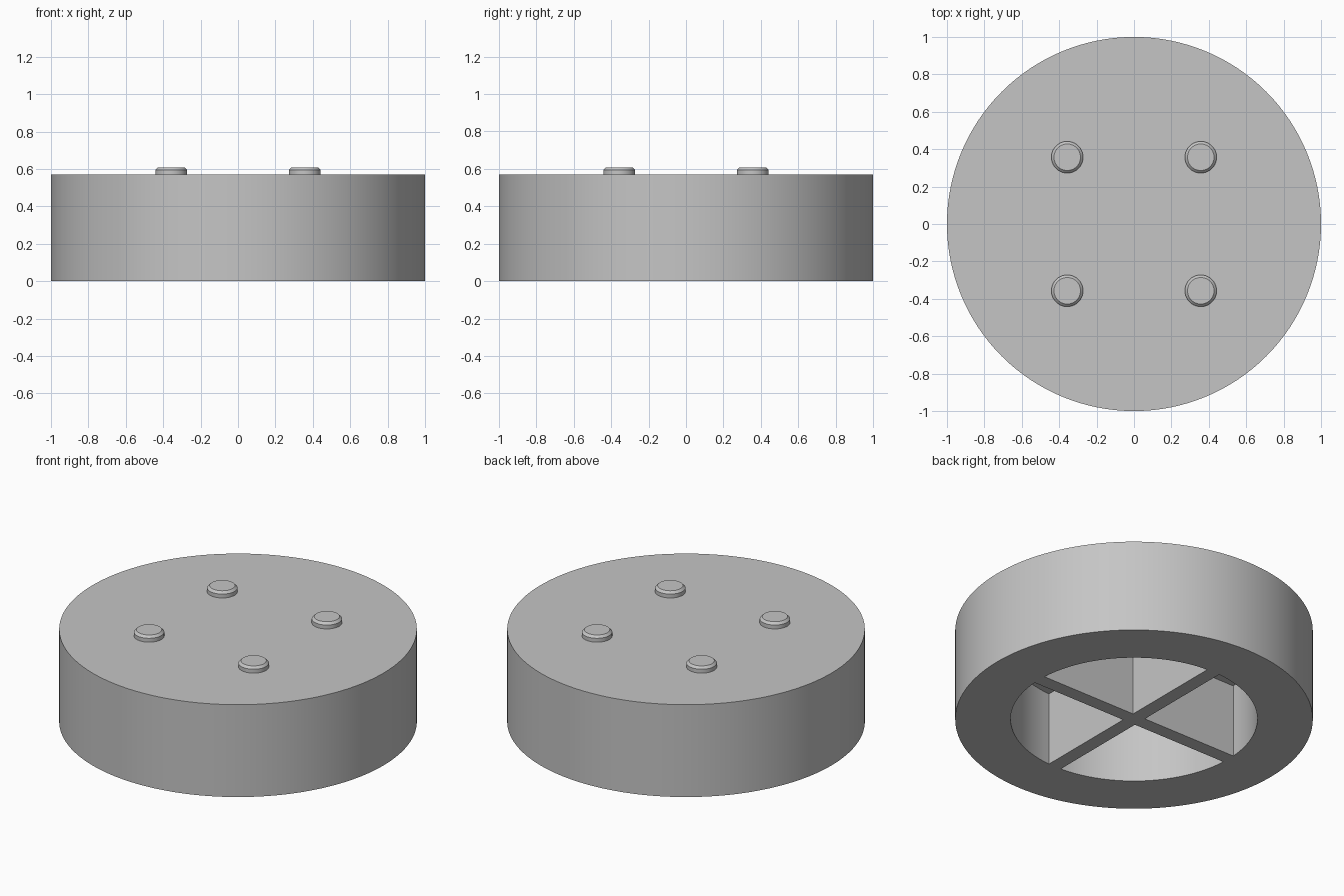
import bpy, bmesh, math

cube = bpy.data.objects.get("Cube")
if cube:
    bpy.data.objects.remove(cube, do_unlink=True)

RADIUS, HEIGHT = 1.0, 0.57
CAVITY_R, CAVITY_TOP = 0.69, 0.452
RIB_HALF = 0.043
STUD_R, STUD_POS, STUD_TOP, CHAMFER = 0.085, 0.357, 0.608, 0.014

grey = bpy.data.materials.new("light_grey")
grey.use_nodes = True
color = (0.56, 0.56, 0.56, 1)
grey.diffuse_color = color
grey.node_tree.nodes["Principled BSDF"].inputs["Base Color"].default_value = color


def make_object(name, bm):
    bmesh.ops.recalc_face_normals(bm, faces=bm.faces)
    mesh = bpy.data.meshes.new(name)
    bm.to_mesh(mesh)
    bm.free()
    mesh.materials.append(grey)
    obj = bpy.data.objects.new(name, mesh)
    bpy.context.collection.objects.link(obj)
    return obj


def activate(obj):
    bpy.ops.object.select_all(action='DESELECT')
    obj.select_set(True)
    bpy.context.view_layer.objects.active = obj


def smooth(obj):
    activate(obj)
    bpy.ops.object.shade_smooth_by_angle(angle=math.radians(30))


def turned(name, profile, segments):
    """Closed solid turned around z from (radius, z) rings, bottom to top."""
    bm = bmesh.new()
    rings = []
    for r, z in profile:
        angles = [2 * math.pi * i / segments for i in range(segments)]
        rings.append([bm.verts.new((r * math.cos(a), r * math.sin(a), z)) for a in angles])
    for low, high in zip(rings, rings[1:]):
        for i in range(segments):
            j = (i + 1) % segments
            bm.faces.new((low[i], low[j], high[j], high[i]))
    bm.faces.new(rings[0][::-1])
    bm.faces.new(rings[-1])
    return make_object(name, bm)


# Round body
body = turned("round_body", [(RADIUS, 0), (RADIUS, HEIGHT)], 128)

# Four quarter pockets, leaving a cross of ribs between them
bm = bmesh.new()
start = math.asin(RIB_HALF / CAVITY_R)
steps = 24
for quarter in range(4):
    turn = quarter * math.pi / 2
    outline = [(RIB_HALF * math.sqrt(2), math.pi / 4)]
    outline += [(CAVITY_R, start + (math.pi / 2 - 2 * start) * i / steps) for i in range(steps + 1)]
    base = [bm.verts.new((r * math.cos(a + turn), r * math.sin(a + turn), -0.2)) for r, a in outline]
    face = bm.faces.new(base)
    grown = bmesh.ops.extrude_face_region(bm, geom=[face])["geom"]
    for v in grown:
        if isinstance(v, bmesh.types.BMVert):
            v.co.z = CAVITY_TOP
pockets = make_object("pocket_cutter", bm)
pockets.hide_render = True

cut = body.modifiers.new("pockets", 'BOOLEAN')
cut.operation = 'DIFFERENCE'
cut.solver = 'EXACT'
cut.object = pockets
activate(body)
bpy.ops.object.modifier_apply(modifier=cut.name)
bpy.data.objects.remove(pockets, do_unlink=True)
smooth(body)

# Chamfered studs on the top
stud_profile = [(STUD_R, HEIGHT - 0.02), (STUD_R, STUD_TOP - CHAMFER), (STUD_R - CHAMFER, STUD_TOP)]
for side, x in (("left", STUD_POS), ("right", -STUD_POS)):
    for end, y in (("front", -STUD_POS), ("back", STUD_POS)):
        stud = turned(f"stud_{end}_{side}", stud_profile, 48)
        stud.location = (x, y, 0)
        smooth(stud)
